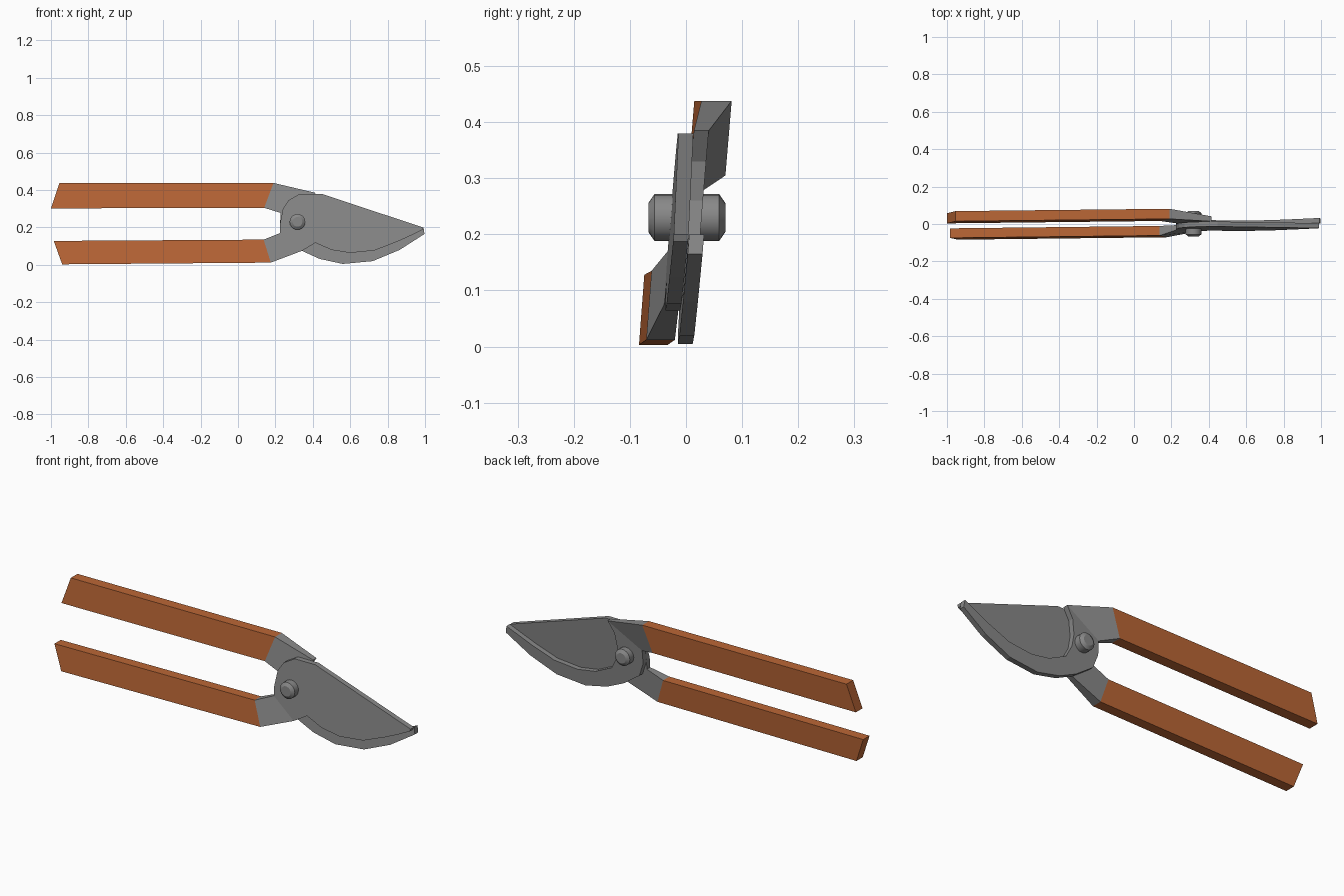
import bpy, bmesh, math
from mathutils import Matrix

if "Cube" in bpy.data.objects:
    bpy.data.objects.remove(bpy.data.objects["Cube"])


def material(name, rgb):
    m = bpy.data.materials.new(name)
    m.diffuse_color = (*rgb, 1)
    m.use_nodes = True
    m.node_tree.nodes["Principled BSDF"].inputs["Base Color"].default_value = m.diffuse_color
    return m


STEEL = material("grey steel", (0.25, 0.25, 0.25))
GRIP = material("orange grip", (0.50, 0.135, 0.037))


def lean(x, y, z):
    """The tool lies very slightly tilted and turned."""
    return (x, y + 0.08 * (z - 0.23) + 0.011 * (x - 0.3), z)


def prism(name, outline, depths, mat):
    """Close an x-z outline between the two depths given for each point."""
    bm = bmesh.new()
    if not isinstance(depths, list):
        depths = [depths] * len(outline)
    front = [bm.verts.new(lean(x, d[0], z)) for (x, z), d in zip(outline, depths)]
    back = [bm.verts.new(lean(x, d[1], z)) for (x, z), d in zip(outline, depths)]
    n = len(outline)
    bm.faces.new(front)
    bm.faces.new(back[::-1])
    for i in range(n):
        j = (i + 1) % n
        bm.faces.new((front[j], front[i], back[i], back[j]))
    bmesh.ops.recalc_face_normals(bm, faces=bm.faces)
    me = bpy.data.meshes.new(name)
    bm.to_mesh(me)
    bm.free()
    me.materials.append(mat)
    ob = bpy.data.objects.new(name, me)
    bpy.context.collection.objects.link(ob)
    return ob


FRONT, BACK = (-0.027, -0.0005), (0.0005, 0.027)
LOW_GRIP, HIGH_GRIP = (-0.052, -0.001), (0.012, 0.066)

# Front half: cutting blade, neck and lower handle
prism("cutting_blade", [
    (0.225, 0.17), (0.225, 0.22), (0.24, 0.30), (0.27, 0.345), (0.33, 0.38),
    (0.446, 0.38), (0.99, 0.20), (0.985, 0.187), (0.92, 0.155), (0.853, 0.125),
    (0.73, 0.077), (0.60, 0.064), (0.50, 0.08), (0.414, 0.118), (0.342, 0.075)],
    FRONT, STEEL)
prism("lower_neck", [(0.137, 0.135), (0.225, 0.17), (0.342, 0.075), (0.175, 0.012)],
      [LOW_GRIP, FRONT, FRONT, LOW_GRIP], STEEL)
prism("lower_handle", [(-0.985, 0.128), (0.137, 0.135), (0.175, 0.012), (-0.94, 0.003)],
      LOW_GRIP, GRIP)

# Back half: narrow hooked blade, neck and upper handle
prism("hooked_blade", [
    (0.227, 0.278), (0.225, 0.21), (0.25, 0.14), (0.342, 0.075), (0.436, 0.032),
    (0.56, 0.005), (0.72, 0.02), (0.864, 0.08), (0.997, 0.165), (0.992, 0.20),
    (0.85, 0.137), (0.73, 0.092), (0.60, 0.079), (0.50, 0.095), (0.405, 0.14),
    (0.375, 0.20), (0.368, 0.26), (0.38, 0.33), (0.415, 0.385)],
    BACK, STEEL)
prism("upper_neck", [(0.14, 0.305), (0.19, 0.438), (0.415, 0.385), (0.227, 0.278)],
      [HIGH_GRIP, HIGH_GRIP, BACK, BACK], STEEL)
prism("upper_handle", [(-0.955, 0.438), (0.19, 0.438), (0.14, 0.305), (-1.0, 0.302)],
      HIGH_GRIP, GRIP)

# Pivot bolt with chamfered ends
bm = bmesh.new()
SEG = 20
rings = []
for y, r in [(-0.067, 0.026), (-0.056, 0.042), (0.059, 0.042), (0.07, 0.026)]:
    rings.append([bm.verts.new((0.318 + r * math.cos(2 * math.pi * i / SEG), y,
                                0.23 + r * math.sin(2 * math.pi * i / SEG)))
                  for i in range(SEG)])
for a, b in zip(rings, rings[1:]):
    for i in range(SEG):
        j = (i + 1) % SEG
        bm.faces.new((a[i], a[j], b[j], b[i]))
bm.faces.new(rings[0])
bm.faces.new(rings[-1][::-1])
bmesh.ops.recalc_face_normals(bm, faces=bm.faces)
me = bpy.data.meshes.new("pivot_bolt")
bm.to_mesh(me)
bm.free()
me.materials.append(STEEL)
bolt = bpy.data.objects.new("pivot_bolt", me)
bpy.context.collection.objects.link(bolt)
bpy.context.view_layer.objects.active = bolt
bolt.select_set(True)
bpy.ops.object.shade_smooth_by_angle(angle=math.radians(30))
